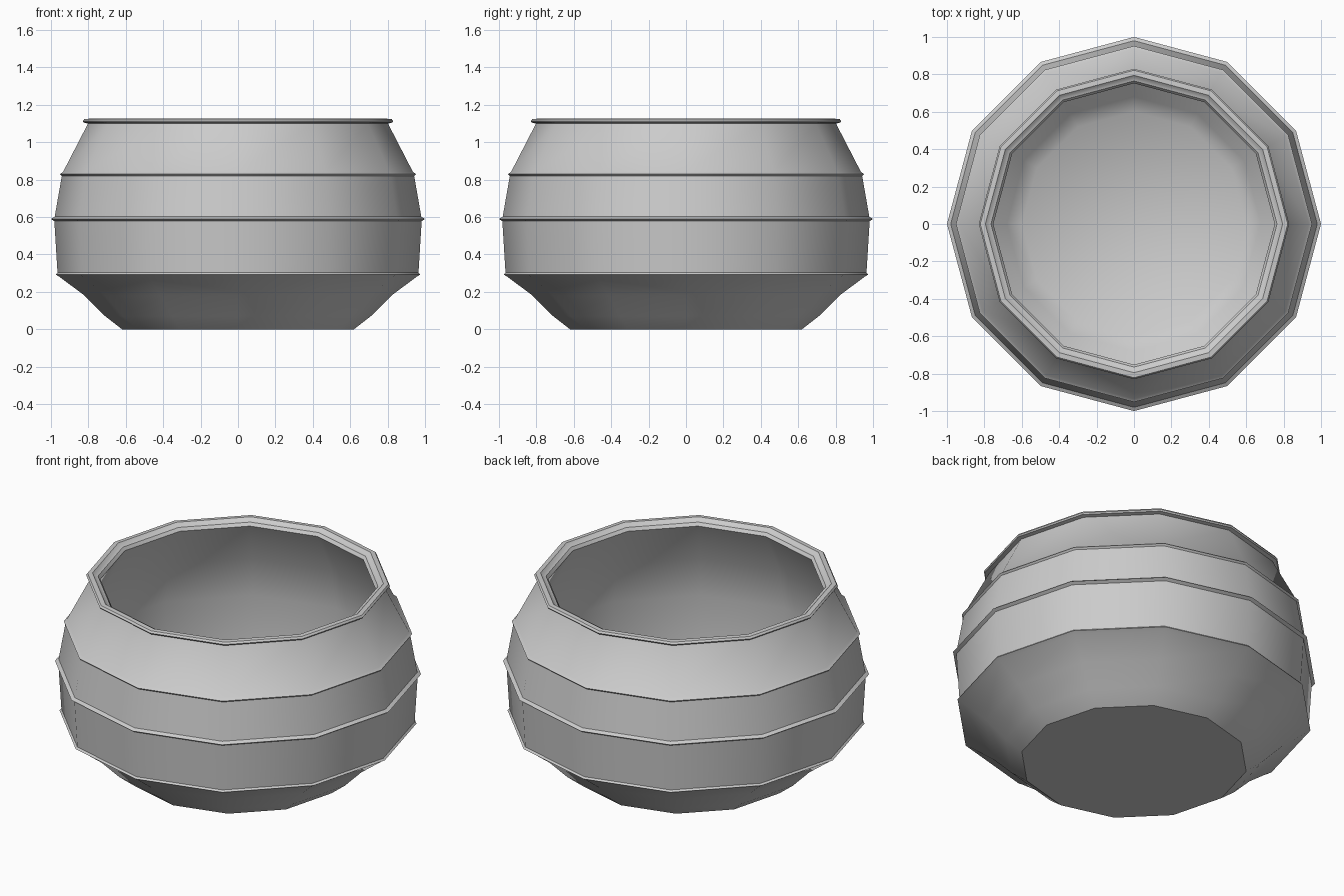
import bpy, bmesh, math

if "Cube" in bpy.data.objects:
    bpy.data.objects.remove(bpy.data.objects["Cube"])

SIDES = 12


def lathe(name, profile, cap_start=False, cap_end=False, angle=38):
    """Spin a (radius, z) profile around z into a low-poly surface."""
    bm = bmesh.new()
    rings = []
    for r, z in profile:
        rings.append([bm.verts.new((r * math.cos(2 * math.pi * i / SIDES),
                                    r * math.sin(2 * math.pi * i / SIDES), z))
                      for i in range(SIDES)])
    for a, b in zip(rings, rings[1:]):
        for i in range(SIDES):
            j = (i + 1) % SIDES
            bm.faces.new((a[i], a[j], b[j], b[i]))
    if cap_start:
        bm.faces.new(rings[0][::-1])
    if cap_end:
        bm.faces.new(rings[-1])
    bmesh.ops.recalc_face_normals(bm, faces=bm.faces[:])
    me = bpy.data.meshes.new(name)
    bm.to_mesh(me)
    bm.free()
    ob = bpy.data.objects.new(name, me)
    bpy.context.collection.objects.link(ob)
    bpy.ops.object.select_all(action='DESELECT')
    ob.select_set(True)
    bpy.context.view_layer.objects.active = ob
    bpy.ops.object.shade_smooth_by_angle(angle=math.radians(angle))
    return ob


# Outer wall: flared foot, then three bands separated by thin ribs
outer = [(0.62, 0.0), (0.71, 0.07), (0.82, 0.18), (0.955, 0.281),
         (0.975, 0.293), (0.965, 0.303),
         (0.982, 0.578), (1.0, 0.59), (0.98, 0.602),
         (0.942, 0.82), (0.952, 0.83), (0.935, 0.842),
         (0.802, 1.10)]

# Rolled lip with a small step on its inner side
lip = [(0.825, 1.105), (0.83, 1.113), (0.822, 1.124), (0.795, 1.126),
       (0.78, 1.112), (0.765, 1.108), (0.752, 1.09)]

# Plain smooth inside following the outer shape
inner = [(0.89, 0.83), (0.935, 0.59), (0.92, 0.32),
         (0.79, 0.22), (0.68, 0.11), (0.60, 0.05)]

lathe("bowl", outer + lip + inner, cap_start=True, cap_end=True)
